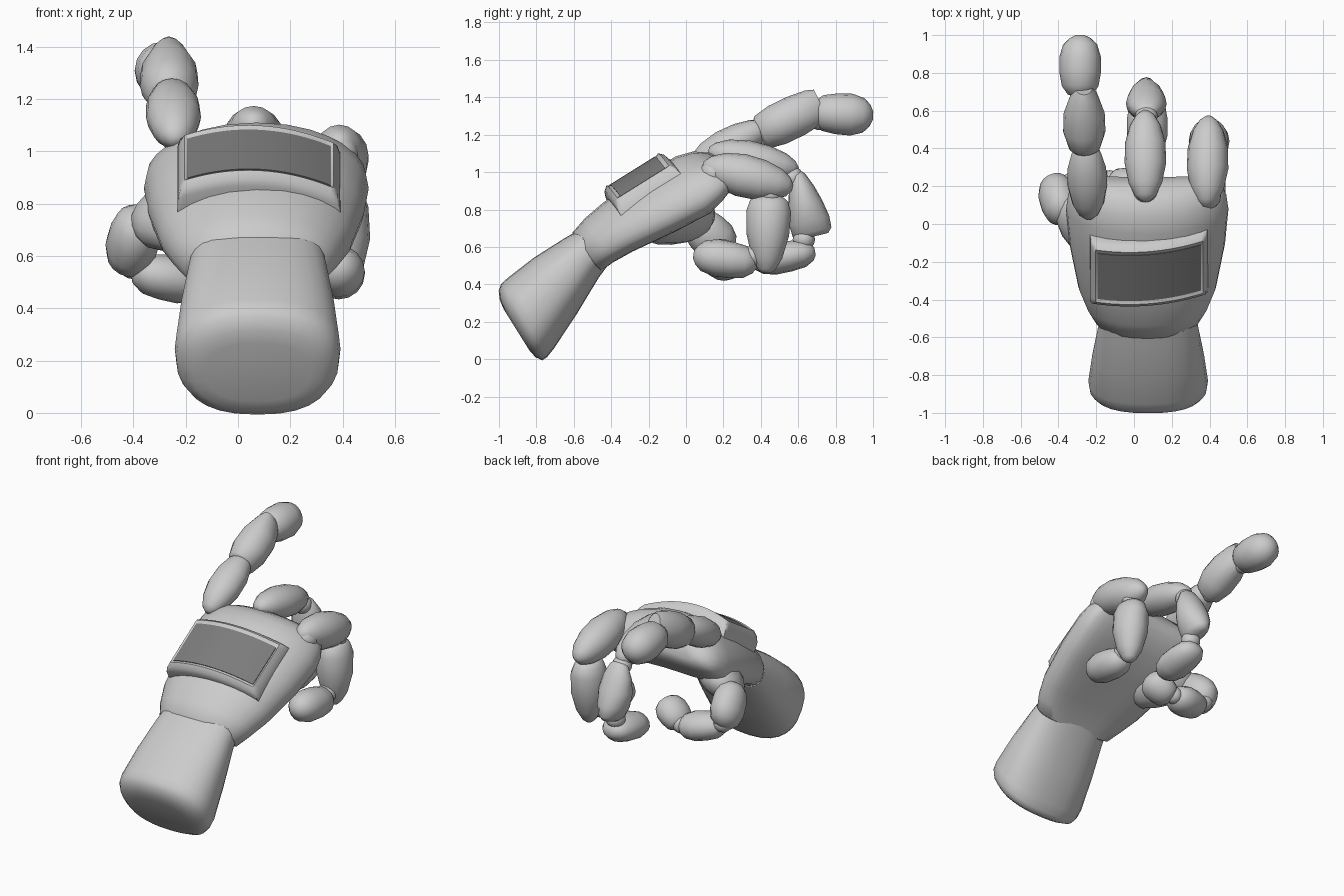
import bpy, bmesh, math
from mathutils import Vector as V

if "Cube" in bpy.data.objects:
    bpy.data.objects.remove(bpy.data.objects["Cube"])


def loft(name, rings, angle=40):
    """Skin a list of equal-length closed rings and cap both ends."""
    bm = bmesh.new()
    rows = [[bm.verts.new(p) for p in r] for r in rings]
    n = len(rows[0])
    for r0, r1 in zip(rows, rows[1:]):
        for i in range(n):
            j = (i + 1) % n
            bm.faces.new((r0[i], r0[j], r1[j], r1[i]))
    bm.faces.new(rows[0][::-1])
    bm.faces.new(rows[-1])
    bmesh.ops.recalc_face_normals(bm, faces=bm.faces)
    me = bpy.data.meshes.new(name)
    bm.to_mesh(me)
    bm.free()
    ob = bpy.data.objects.new(name, me)
    bpy.context.collection.objects.link(ob)
    bpy.ops.object.select_all(action='DESELECT')
    ob.select_set(True)
    bpy.context.view_layer.objects.active = ob
    bpy.ops.object.shade_smooth_by_angle(angle=math.radians(angle))
    return ob


def section(y, z, w, h, tilt, cx=0.07, arch=0.0, n=28, e=0.75, under=1.0):
    """Tilted superellipse section, sagging at the sides by arch."""
    t, pts = math.radians(tilt), []
    for i in range(n):
        a = 2 * math.pi * i / n
        c, s = math.cos(a), math.sin(a)
        u = w * math.copysign(abs(c) ** e, c)
        v = h * math.copysign(abs(s) ** e, s) * (under if s < 0 else 1) - arch * u * u
        pts.append((cx + u, y - math.sin(t) * v, z + math.cos(t) * v))
    return pts


# profiles: position along the bone, width factor, depth factor
EGG = [(0, .2, .2), (.06, .5, .5), (.2, .8, .82), (.42, 1, 1), (.65, .97, .95),
       (.84, .74, .74), (.95, .45, .45), (1, .15, .15)]
BLOB = [(0, .25, .25), (.05, .6, .55), (.18, .88, .85), (.4, 1, .97), (.65, 1, 1),
        (.85, .82, .82), (.95, .52, .52), (1, .2, .2)]
WEDGE = [(0, .3, .2), (.05, .55, .35), (.25, .85, .62), (.5, 1, .85), (.75, .88, 1),
         (.93, .6, .97), (1, .4, .75)]
TAPER = [(0, .5, .6), (.06, .75, .85), (.2, .95, 1), (.5, 1, .95), (.8, .72, .68),
         (.95, .4, .4), (1, .2, .2)]
BOXY = [(0, .55, .65), (.05, .75, .85), (.3, 1, 1), (.6, .97, 1), (.88, .65, .9), (1, .4, .75)]


def bone(name, a, b, w, h, prof=EGG, side=(1, 0, 0), n=16):
    """Tapered finger segment running from a to b."""
    a, b = V(a), V(b)
    d = (b - a).normalized()
    s = V(side)
    s = (s - d * s.dot(d)).normalized()
    k = d.cross(s)
    rings = []
    for t, fw, fh in prof:
        c = a.lerp(b, t)
        rings.append([c + s * (w * fw * math.cos(2 * math.pi * i / n))
                      + k * (h * fh * math.sin(2 * math.pi * i / n)) for i in range(n)])
    return loft(name, rings, 50)


def ball(name, c, r):
    c, d = V(c), V((r, 0, 0))
    prof = [((1 - math.cos(q)) / 2, math.sin(q), math.sin(q))
            for q in [math.pi * (i + .3) / 8.6 for i in range(9)]]
    return bone(name, c - d, c + d, r, r, prof, (0, 1, 0), 14)


# wrist cuff with a softly rounded end
loft("wrist", [section(*r, cx=.075, e=.83) for r in [
    (-.905, .155, .20, .13, 32), (-.9, .163, .25, .18, 32), (-.885, .18, .29, .22, 32),
    (-.865, .207, .311, .231, 32), (-.83, .245, .317, .226, 33), (-.70, .39, .297, .19, 37),
    (-.56, .54, .268, .14, 42), (-.47, .62, .25, .115, 42)]], 70)

# palm
loft("palm", [section(*r, arch=.42, e=.85, under=.9) for r in [
    (-.545, .56, .23, .10, 38), (-.525, .57, .275, .135, 37), (-.46, .63, .32, .147, 33),
    (-.36, .70, .365, .16, 31), (-.14, .825, .412, .18, 31), (.04, .925, .43, .185, 31),
    (.12, .975, .418, .158, 31), (.175, 1.0, .39, .122, 31), (.215, 1.017, .33, .07, 31)]], 50)

# plate on the back of the hand, with dark panel
T = math.radians(32)


def plate_point(u, s, v):
    v -= .75 * u * u + .06 * u
    return (.08 + u, -.265 + .05 * u + math.cos(T) * s - math.sin(T) * v,
            .978 + math.sin(T) * s + math.cos(T) * v)


def strip(name, profiles):
    """Loft side profiles (s, v) between u stations over the arched back."""
    return loft(name, [[plate_point(u, s, v) for s, v in p] for u, p in profiles], 50)


def rim(top, inner):
    return [(-.195, -.08), (-.195, min(top, -.01)), (-.185, min(top, .02)), (-.16, top),
            (-.142, inner), (.142, inner), (.165, top), (.185, min(top, .02)),
            (.195, min(top, -.01)), (.195, -.08)]


left = [(-.312, rim(-.04, -.04)), (-.31, rim(-.01, -.01)), (-.3, rim(.02, .02)),
        (-.285, rim(.04, .04))]
mid = [(.275 * (i / 8 - 1), rim(.04, .03)) for i in range(17)]
strip("back_plate", left + mid + [(-u, p) for u, p in left[::-1]])
panel = strip("plate_panel", [(.274 * (i / 8 - 1), [(-.142, 0), (-.142, .035), (.142, .035), (.142, 0)])
                              for i in range(17)])
dark = bpy.data.materials.new("dark_grey")
dark.diffuse_color = (.2, .2, .2, 1)
dark.use_nodes = True
dark.node_tree.nodes["Principled BSDF"].inputs["Base Color"].default_value = dark.diffuse_color
panel.data.materials.append(dark)

# extended first finger
bone("first_finger_base", (-.24, .03, 1.04), (-.255, .44, 1.25), .105, .095)
bone("first_finger_middle", (-.262, .39, 1.205), (-.265, .72, 1.365), .112, .112, BOXY)
bone("first_finger_tip", (-.285, .67, 1.32), (-.285, 1.0, 1.3), .11, .112, BLOB)

# curled second finger
bone("second_finger_base", (.06, .12, 1.115), (.06, .6, 1.01), .11, .1)
bone("second_finger_middle", (.065, .595, 1.0), (.065, .68, .655), .108, .11, WEDGE)
bone("second_finger_tip", (.07, .69, .575), (.07, .35, .515), .108, .085, BLOB)

# curled third finger
bone("third_finger_base", (.385, .09, 1.035), (.395, .57, .915), .11, .115)
bone("third_finger_middle", (.395, .445, .87), (.4, .43, .46), .108, .12, TAPER)
bone("third_finger_tip", (.385, .38, .51), (.385, .04, .56), .1, .1, BLOB)

# thumb
bone("thumb_mound", (-.1, -.2, .71), (-.36, .13, .77), .15, .11, BLOB, (1, 0, .5))
bone("thumb_base", (-.37, .03, .76), (-.43, .23, .56), .1, .12, BLOB)
bone("thumb_middle", (-.4, .15, .54), (-.12, .24, .49), .105, .09, BLOB, (0, 1, 0))
bone("thumb_tip", (-.13, .21, .48), (.04, .17, .6), .105, .09, BLOB, (0, 1, 0))

# joint balls
for i, (c, r) in enumerate([
        ((-.24, .1, 1.06), .06), ((-.26, .43, 1.19), .055), ((-.28, .71, 1.28), .055),
        ((.06, .16, 1.05), .07), ((.065, .57, .97), .06), ((.07, .63, .64), .06),
        ((.38, .15, .99), .08), ((.4, .45, .88), .06), ((.39, .36, .55), .06),
        ((-.37, .07, .72), .07), ((-.4, .19, .57), .06), ((-.13, .23, .5), .055)]):
    ball(f"joint_{i + 1}", c, r)
